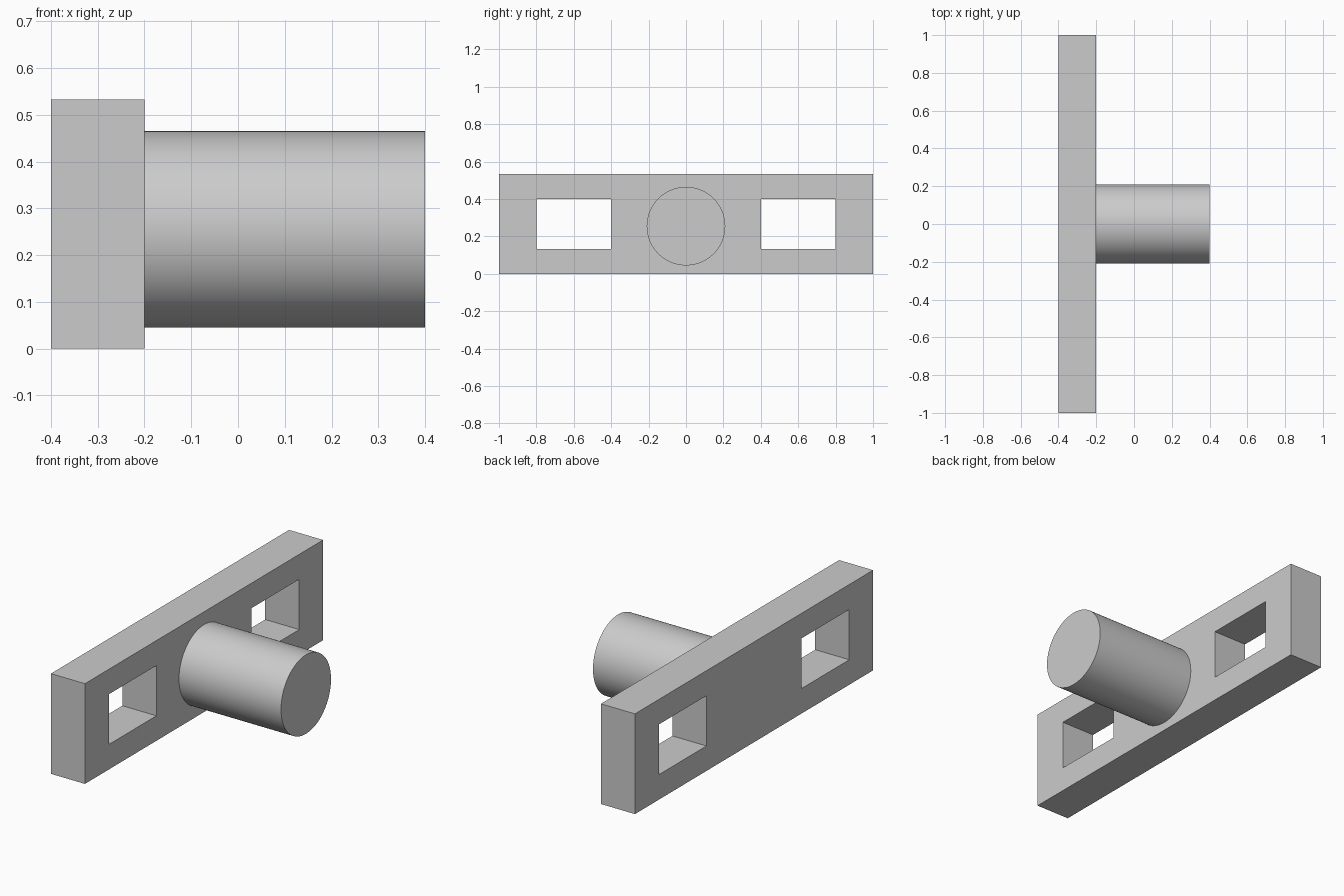
import bpy
import bmesh
import math
from mathutils import Matrix, Vector

cube = bpy.data.objects.get("Cube")
if cube:
    bpy.data.objects.remove(cube, do_unlink=True)

# Single grey material
grey = bpy.data.materials.new("light_grey")
grey.use_nodes = True
colour = (0.6, 0.6, 0.6, 1)
grey.diffuse_color = colour
grey.node_tree.nodes["Principled BSDF"].inputs["Base Color"].default_value = colour


def add_object(name, bm):
    bmesh.ops.recalc_face_normals(bm, faces=bm.faces)
    mesh = bpy.data.meshes.new(name)
    bm.to_mesh(mesh)
    bm.free()
    mesh.materials.append(grey)
    obj = bpy.data.objects.new(name, mesh)
    bpy.context.collection.objects.link(obj)
    return obj


PLATE_BACK, PLATE_FACE, PEG_END = -0.4, -0.2, 0.4

# Plate: a grid of cells with two window cells left out, extruded to thickness
ys = [-1, -0.8, -0.4, 0.4, 0.8, 1]
zs = [0, 0.133, 0.4, 0.533]
windows = {(1, 1), (3, 1)}
bm = bmesh.new()
grid = [[bm.verts.new((PLATE_BACK, y, z)) for z in zs] for y in ys]
for i in range(len(ys) - 1):
    for j in range(len(zs) - 1):
        if (i, j) not in windows:
            bm.faces.new((grid[i][j], grid[i + 1][j],
                          grid[i + 1][j + 1], grid[i][j + 1]))
result = bmesh.ops.extrude_face_region(bm, geom=bm.faces[:], use_keep_orig=True)
moved = [g for g in result["geom"] if isinstance(g, bmesh.types.BMVert)]
bmesh.ops.translate(bm, verts=moved, vec=Vector((PLATE_FACE - PLATE_BACK, 0, 0)))
add_object("slotted_plate", bm)

# Round peg standing out from the middle of the plate
bm = bmesh.new()
placement = (Matrix.Translation(((PLATE_FACE + PEG_END) / 2, 0, 0.255))
             @ Matrix.Rotation(math.pi / 2, 4, "Y"))
bmesh.ops.create_cone(bm, cap_ends=True, segments=96, radius1=0.21, radius2=0.21,
                      depth=PEG_END - PLATE_FACE, matrix=placement)
peg = add_object("round_peg", bm)
bpy.ops.object.select_all(action="DESELECT")
peg.select_set(True)
bpy.context.view_layer.objects.active = peg
bpy.ops.object.shade_smooth_by_angle(angle=math.radians(30))
